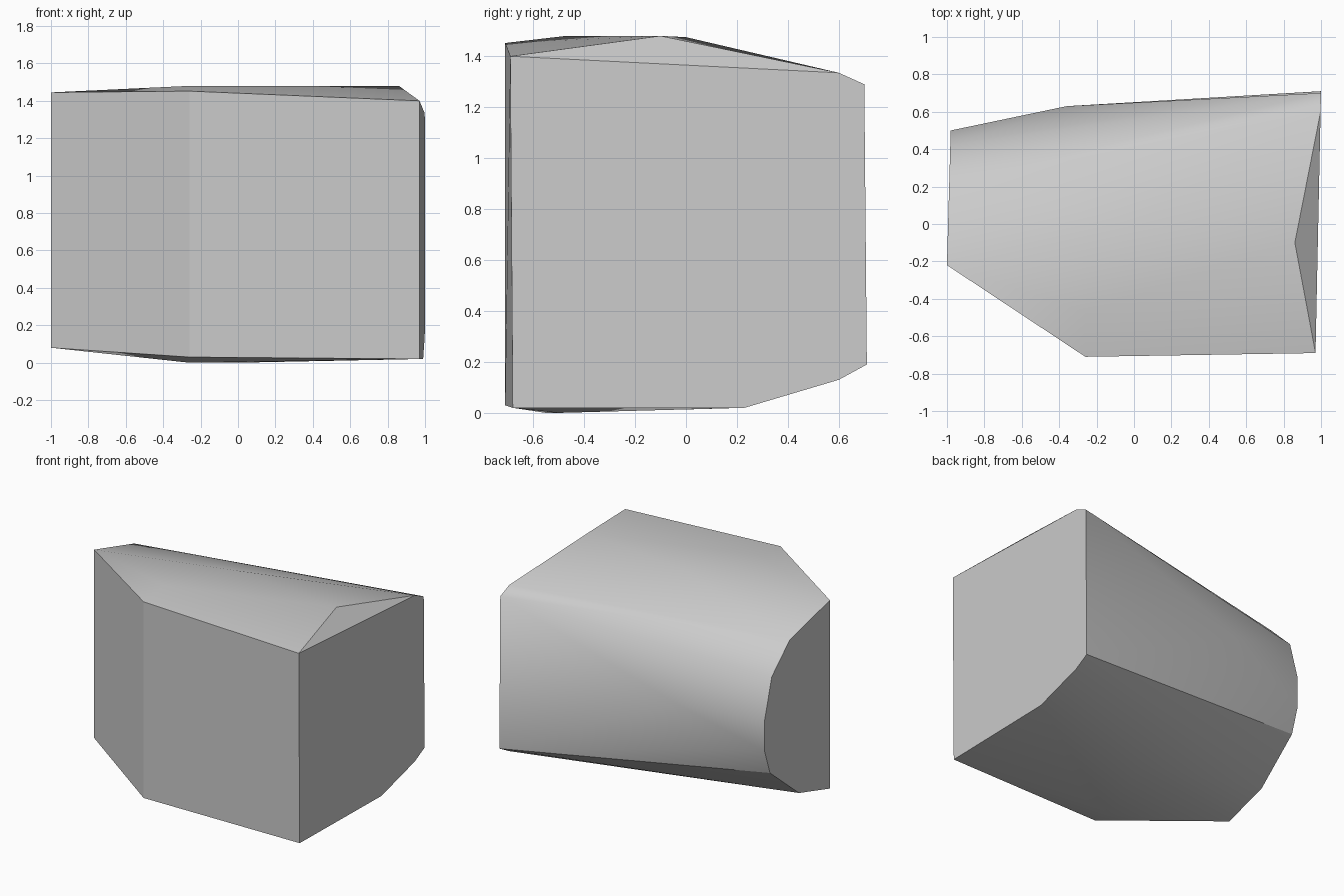
import bpy, bmesh, math

cube = bpy.data.objects.get("Cube")
if cube:
    bpy.data.objects.remove(cube, do_unlink=True)

# Plain grey stone
stone = bpy.data.materials.new("grey_stone")
stone.use_nodes = True
colour = (0.6, 0.6, 0.6, 1)
stone.diffuse_color = colour
stone.node_tree.nodes["Principled BSDF"].inputs["Base Color"].default_value = colour

# Broad end outline (y, z), leaning slightly in x
broad_end = [(-0.69, 1.40), (0.6, 1.335), (0.7, 1.29), (0.71, 0.19),
             (0.6, 0.13), (0.23, 0.02), (-0.68, 0.02)]
# Narrow end outline, rounded at the back
narrow_end = [(-0.22, 1.445), (0.22, 1.325), (0.42, 1.13), (0.5, 0.84),
              (0.5, 0.62), (0.44, 0.44), (0.12, 0.175), (-0.22, 0.08)]
points = [(0.985 + 0.021 * y, y, z) for y, z in broad_end]
points += [(-0.994 + 0.028 * y, y, z) for y, z in narrow_end]

# Front corner, crown, back bulge and underside
points += [(-0.26, -0.71, 1.452), (-0.26, -0.71, 0.03)]
points += [(-0.26, -0.47, 1.48), (0.86, -0.1, 1.48), (0.0, 0.0, 1.475)]
points += [(-0.36, 0.63, 0.85)]
points += [(-0.26, -0.55, 0.0), (0.0, -0.5, 0.0), (0.0, 0.06, 0.015)]

# Wrap the outlines in one convex skin
bm = bmesh.new()
for p in points:
    bm.verts.new(p)
hull = bmesh.ops.convex_hull(bm, input=bm.verts)
loose = [v for v in bm.verts if not v.link_faces]
bmesh.ops.delete(bm, geom=loose, context='VERTS')
bmesh.ops.dissolve_limit(bm, angle_limit=math.radians(1.5),
                         verts=bm.verts, edges=bm.edges)
bmesh.ops.recalc_face_normals(bm, faces=bm.faces)
mesh = bpy.data.meshes.new("stone_block")
bm.to_mesh(mesh)
bm.free()
mesh.materials.append(stone)
block = bpy.data.objects.new("stone_block", mesh)
bpy.context.collection.objects.link(block)

# Smooth the rounded back, keep the cut faces crisp
bpy.ops.object.select_all(action='DESELECT')
block.select_set(True)
bpy.context.view_layer.objects.active = block
bpy.ops.object.shade_smooth_by_angle(angle=math.radians(31))
